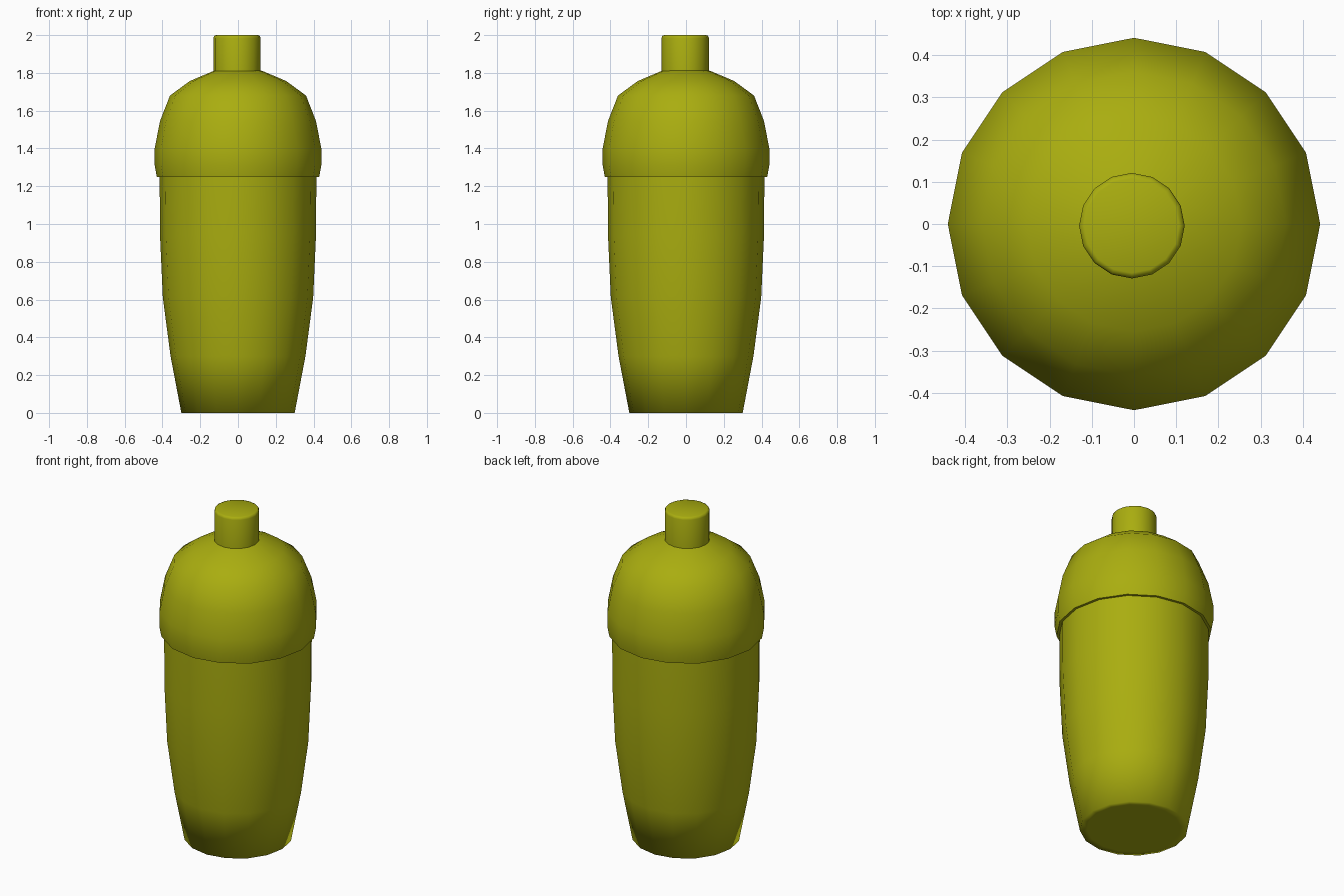
import bpy, bmesh, math

if "Cube" in bpy.data.objects:
    bpy.data.objects.remove(bpy.data.objects["Cube"])

SIDES = 16
olive = bpy.data.materials.new("olive")
olive.diffuse_color = (0.40, 0.42, 0.005, 1)
olive.use_nodes = True
olive.node_tree.nodes["Principled BSDF"].inputs["Base Color"].default_value = olive.diffuse_color


def lathe(name, profile, centre=(0, 0), cap_bottom=False, cap_top=False):
    """Revolve (radius, z) points around a vertical axis, with smooth shading."""
    bm = bmesh.new()
    rings = []
    for r, z in profile:
        rings.append([bm.verts.new((centre[0] + r * math.cos(2 * math.pi * i / SIDES),
                                    centre[1] + r * math.sin(2 * math.pi * i / SIDES), z))
                      for i in range(SIDES)])
    for low, high in zip(rings, rings[1:]):
        for i in range(SIDES):
            j = (i + 1) % SIDES
            bm.faces.new((low[i], low[j], high[j], high[i]))
    if cap_bottom:
        bm.faces.new(rings[0][::-1])
    if cap_top:
        bm.faces.new(rings[-1])
    for f in bm.faces:
        f.smooth = True
    mesh = bpy.data.meshes.new(name)
    bm.to_mesh(mesh)
    bm.free()
    mesh.materials.append(olive)
    obj = bpy.data.objects.new(name, mesh)
    bpy.context.collection.objects.link(obj)
    return obj


# Tapered cup with a flat base
lathe("cup", [(0.26, 0), (0.30, 0), (0.357, 0.30), (0.398, 0.61),
              (0.413, 0.94), (0.415, 1.26)], cap_bottom=True)

# Domed lid overhanging the cup; the lip underside is a separate ring so its edge stays crisp
lathe("lid", [(0.43, 1.25), (0.441, 1.31), (0.441, 1.40), (0.413, 1.545),
              (0.36, 1.68), (0.255, 1.757), (0.13, 1.81), (0.08, 1.82)], cap_top=True)
lathe("lid_lip", [(0.40, 1.25), (0.43, 1.25)])

# Small stopper, slightly off centre, with a softened top rim
lathe("stopper", [(0.125, 1.78), (0.125, 1.985), (0.121, 1.996), (0.112, 2.0)],
      centre=(-0.005, -0.004), cap_top=True)
